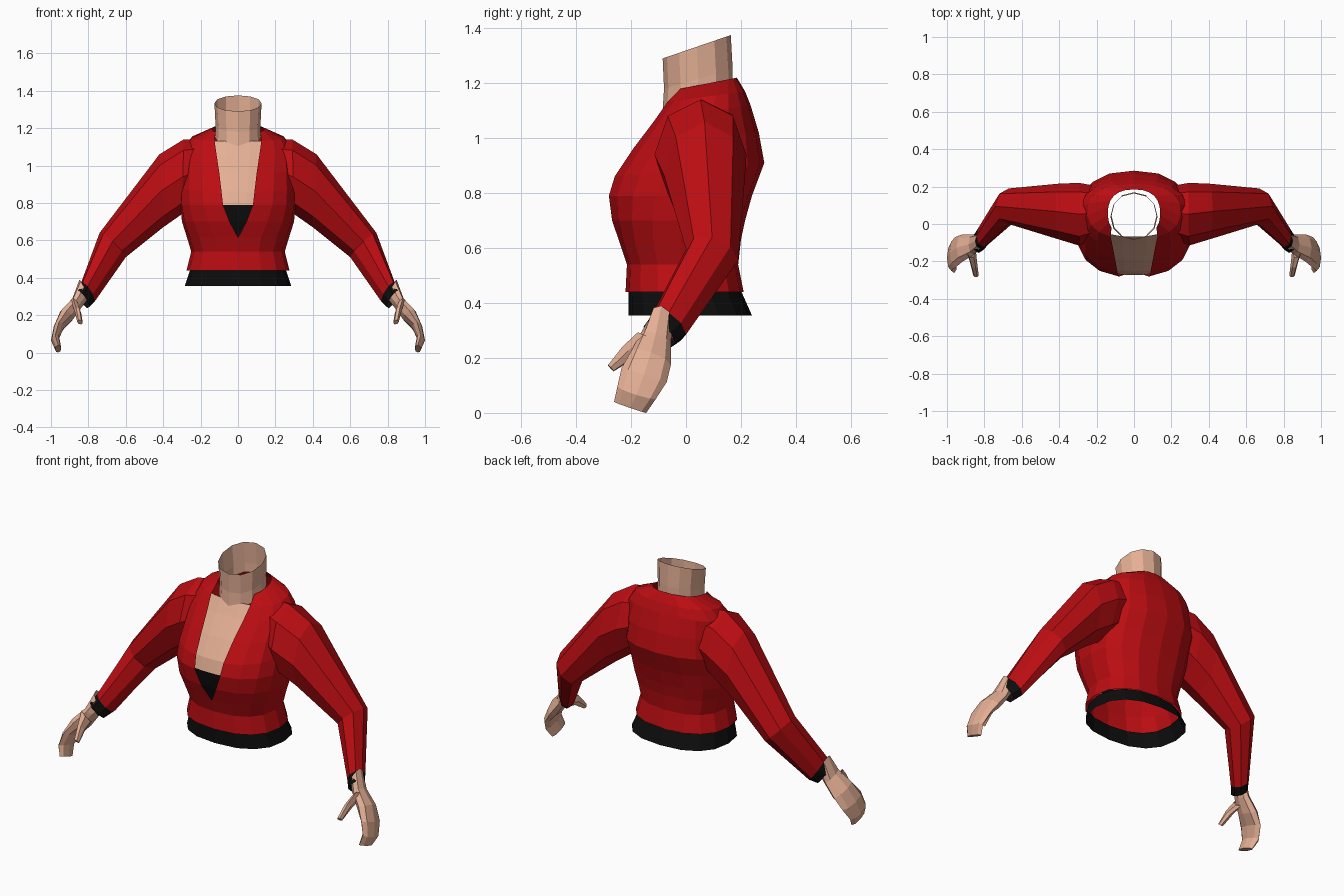
import bpy, bmesh
from math import sin, cos, asin, pi
from mathutils import Vector

if "Cube" in bpy.data.objects:
    bpy.data.objects.remove(bpy.data.objects["Cube"])


def material(name, rgb):
    m = bpy.data.materials.new(name)
    m.diffuse_color = (*rgb, 1)
    m.use_nodes = True
    m.node_tree.nodes["Principled BSDF"].inputs["Base Color"].default_value = m.diffuse_color
    return m


RED = material("red_cloth", (0.5, 0.004, 0.006))
BLACK = material("black_cloth", (0.004, 0.004, 0.004))
SKIN = material("skin", (0.78, 0.43, 0.3))


def loft(name, rings, mat, closed=False, cap=False):
    """Skin a list of equal-length rings and mirror the result across x."""
    bm = bmesh.new()
    grid = [[bm.verts.new(p) for p in ring] for ring in rings]
    n = len(grid[0])
    for a, b in zip(grid, grid[1:]):
        for i in range(n if closed else n - 1):
            j = (i + 1) % n
            bm.faces.new((a[i], a[j], b[j], b[i]))
    if cap:
        bm.faces.new(grid[-1])
    bmesh.ops.remove_doubles(bm, verts=bm.verts, dist=0.0005)
    bmesh.ops.recalc_face_normals(bm, faces=bm.faces)
    me = bpy.data.meshes.new(name)
    bm.to_mesh(me)
    bm.free()
    me.materials.append(mat)
    ob = bpy.data.objects.new(name, me)
    bpy.context.collection.objects.link(ob)
    mod = ob.modifiers.new("mirror", 'MIRROR')
    mod.use_clip = True
    return ob


def half_ring(row, power=2.4, cols=8):
    """Half cross-section from the front edge (x = vx) round to the back."""
    zf, zb, w, yf, yb, vx = row
    mid, h, e = (yf + yb) / 2, (yb - yf) / 2, 2 / power
    a0 = asin((vx / w) ** (1 / e))
    pts = []
    for i in range(cols + 1):
        a = a0 + (pi - a0) * i / cols
        s, c = max(sin(a), 0), cos(a)
        x = 0 if i == cols else w * s ** e
        y = mid - h * (abs(c) ** e) * (1 if c > 0 else -1)
        pts.append(Vector((x, y, zf + (zb - zf) * (y - yf) / (yb - yf))))
    return pts


def front_strip(row, width, power=2.4, inset=0.012):
    """Front part of a cross-section, set just behind the jacket."""
    zf, zb, w, yf, yb, vx = row
    mid, h = (yf + yb) / 2, (yb - yf) / 2
    pts = []
    for k in (0, 0.5, 1):
        x = width * k
        y = mid - h * (1 - (x / w) ** power) ** (1 / power) + inset
        pts.append(Vector((x, y, zf)))
    return pts


def limb_ring(s, sides):
    """Oval section given by its upper/lower x,z points, y range and tilt."""
    xt, zt, xb, zb, yf, yb, dz = s
    c = Vector(((xt + xb) / 2, (yf + yb) / 2, (zt + zb) / 2))
    a = Vector(((xt - xb) / 2, 0, (zt - zb) / 2))
    b = Vector((0, (yb - yf) / 2, dz))
    return [c + a * cos(2 * pi * i / sides) + b * sin(2 * pi * i / sides)
            for i in range(sides)]


def limb(name, stations, mat, sides=8, cap=False):
    return loft(name, [limb_ring(s, sides) for s in stations], mat, True, cap)


# Jacket body: front z, back z, half width, front y, back y, neckline half width
body = [
    (.44, .44, .275, -.22, .21, 0),
    (.54, .54, .25, -.215, .19, 0),
    (.615, .63, .275, -.24, .20, 0),
    (.70, .70, .30, -.27, .215, .045),
    (.79, .79, .31, -.285, .24, .08),
    (.86, .91, .31, -.265, .285, .088),
    (.96, 1.02, .30, -.20, .265, .10),
    (1.06, 1.12, .29, -.125, .235, .115),
    (1.13, 1.17, .25, -.08, .215, .125),
    (1.17, 1.22, .14, -.07, .185, .12),
]
loft("jacket_body", [half_ring(r) for r in body], RED)

# Black waistband
loft("waistband", [half_ring(r) for r in (
    (.445, .445, .255, -.21, .20, 0),
    (.355, .355, .285, -.21, .24, 0))], BLACK)

# Undershirt and bare chest inside the neckline
loft("undershirt", [front_strip(r, r[5] + .018) for r in body[2:5]], BLACK)
loft("chest", [front_strip(r, r[5] + .012) for r in body[4:9]], SKIN)

# Open neck tube with a slanted top
loft("neck", [half_ring(r, 2.1, 6) for r in (
    (1.10, 1.20, .122, -.085, .17, 0),
    (1.18, 1.25, .12, -.08, .17, 0),
    (1.29, 1.375, .126, -.085, .163, 0))], SKIN)

# Sleeves: upper x,z, lower x,z, front y, back y, tilt
cuff_top = (.842, .365, .765, .275, -.125, 0, -.035)
limb("sleeve", [
    (.17, 1.14, .20, .82, -.07, .20, 0),
    (.29, 1.14, .30, .74, -.115, .22, 0),
    (.42, 1.06, .40, .67, -.08, .215, 0),
    (.74, .64, .60, .51, 0, .19, -.02),
    cuff_top], RED)
limb("cuff", [cuff_top, (.865, .325, .795, .245, -.155, -.04, -.028)], BLACK)

# Mitten-shaped hand and thumb
limb("hand", [
    (.848, .39, .80, .29, -.13, -.05, -.01),
    (.885, .29, .83, .25, -.165, -.055, -.02),
    (.95, .22, .88, .18, -.20, -.055, -.025),
    (.985, .14, .93, .135, -.235, -.07, -.025),
    (1.0, .065, .955, .08, -.25, -.11, -.022),
    (.978, .018, .945, .022, -.262, -.145, -.02)], SKIN, 8, True)
limb("thumb", [
    (.895, .28, .845, .23, -.18, -.11, -.03),
    (.875, .225, .838, .21, -.235, -.19, -.022),
    (.86, .165, .83, .16, -.285, -.262, -.012)], SKIN, 6, True)
